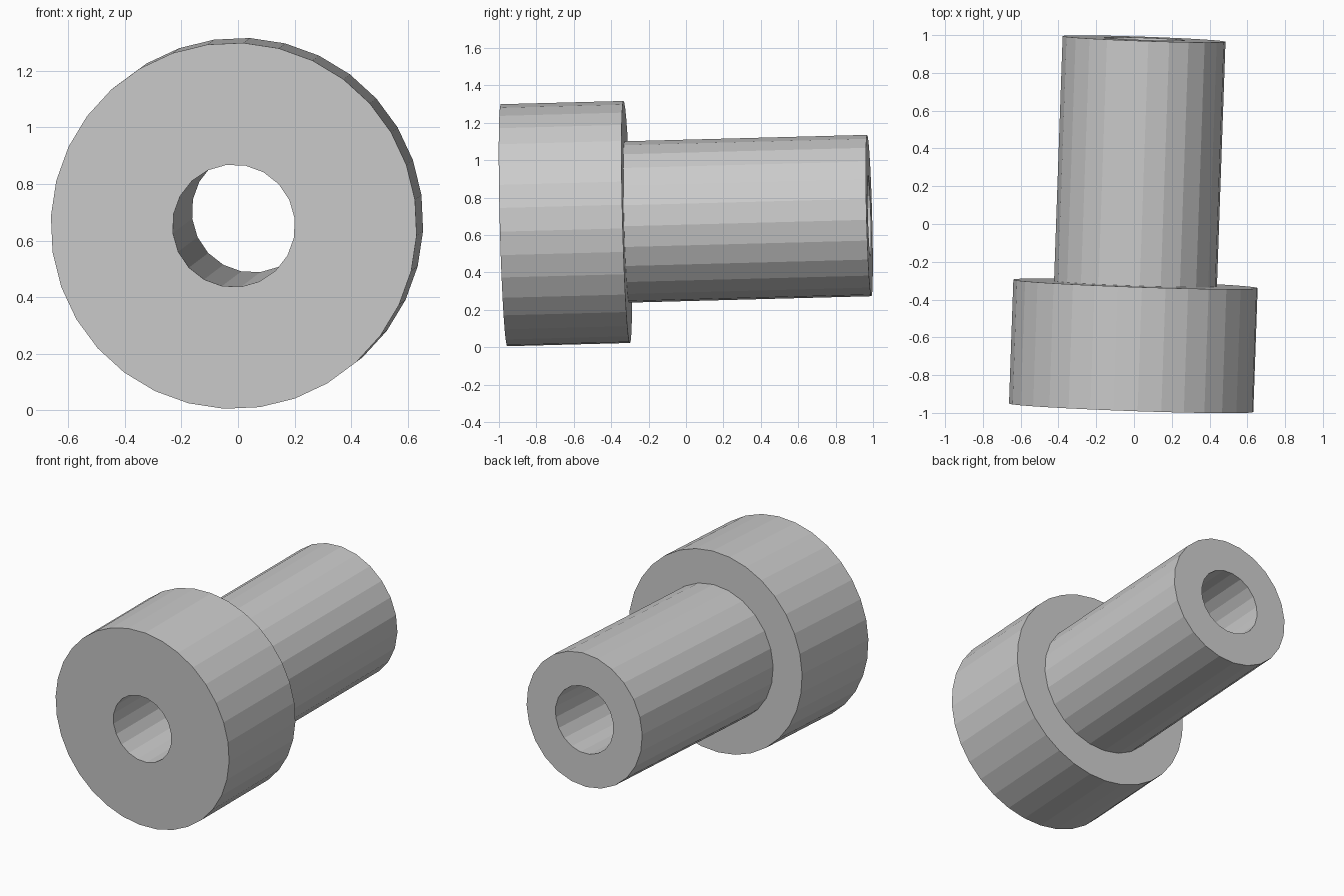
import bpy
import bmesh
from math import radians
from mathutils import Matrix, Vector

if "Cube" in bpy.data.objects:
    bpy.data.objects.remove(bpy.data.objects["Cube"])

# Slightly tilted common axis, running from the front face to the back end
START = Vector((-0.015, -0.973, 0.652))
AXIS = Vector((0.035, 1.0, 0.0265)).normalized()
n = -AXIS
u = (Vector((1, 0, 0)) - n * n.x).normalized()
v = n.cross(u)
FRAME = Matrix.Translation(START) @ Matrix((u, v, n)).transposed().to_4x4()


def rod(name, radius, sides, begin, end, turn):
    """Flat-sided cylinder between two distances along the axis."""
    bm = bmesh.new()
    place = (FRAME @ Matrix.Translation((0, 0, -(begin + end) / 2))
             @ Matrix.Rotation(radians(turn), 4, 'Z'))
    bmesh.ops.create_cone(bm, cap_ends=True, segments=sides, radius1=radius,
                          radius2=radius, depth=end - begin, matrix=place)
    mesh = bpy.data.meshes.new(name)
    bm.to_mesh(mesh)
    bm.free()
    obj = bpy.data.objects.new(name, mesh)
    bpy.context.collection.objects.link(obj)
    return obj


def combine(target, tool, operation):
    """Apply a boolean and remove the tool object."""
    mod = target.modifiers.new(operation.lower(), 'BOOLEAN')
    mod.operation = operation
    mod.solver = 'EXACT'
    mod.object = tool
    bpy.context.view_layer.objects.active = target
    bpy.ops.object.modifier_apply(modifier=mod.name)
    bpy.data.objects.remove(tool)


# Wide head, narrower sleeve and the bore through both
bushing = rod("flanged_bushing", 0.648, 32, 0.0, 0.657, -3)
sleeve = rod("sleeve", 0.432, 24, 0.3, 1.955, -3)
bore = rod("bore_cutter", 0.217, 20, -0.2, 2.2, 7)
bore.hide_render = True
combine(bushing, sleeve, 'UNION')
combine(bushing, bore, 'DIFFERENCE')
